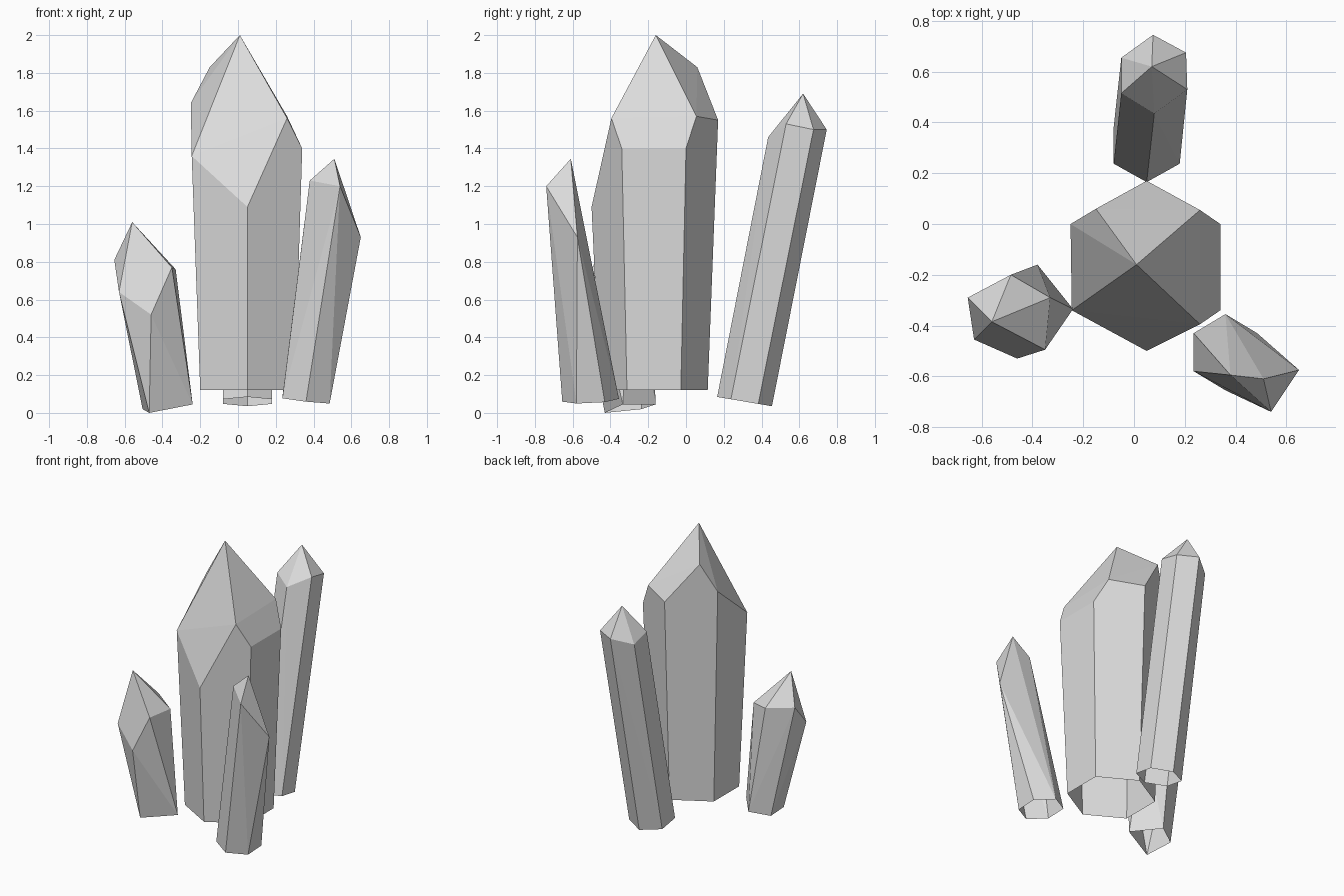
import bpy
import bmesh
from math import radians

# Remove only the default cube
default_cube = bpy.data.objects.get("Cube")
if default_cube:
    bpy.data.objects.remove(default_cube, do_unlink=True)

# Single pale stone colour
STONE = (0.72, 0.72, 0.72, 1.0)
stone = bpy.data.materials.new("pale_grey_crystal")
stone.use_nodes = True
stone.diffuse_color = STONE
shader = next(n for n in stone.node_tree.nodes if n.type == "BSDF_PRINCIPLED")
shader.inputs["Base Color"].default_value = STONE


def hexagon_base(centre, half_width, half_depth, height, slope):
    """Six base corners on a tilted plane, with a corner to the front."""
    cx, cy = centre
    slope_x, slope_y = slope
    corners = []
    for side, depth in ((0, 1), (1, .5), (1, -.5), (0, -1), (-1, -.5), (-1, .5)):
        dx, dy = side * half_width, depth * half_depth
        corners.append((cx + dx, cy + dy, height + dx * slope_x + dy * slope_y))
    return corners


def crystal(name, base, shoulder, apex):
    """Wrap a faceted convex shell round the corners, leaving the foot open."""
    bm = bmesh.new()
    base_verts = [bm.verts.new(corner) for corner in base]
    for corner in shoulder + [apex]:
        bm.verts.new(corner)
    bmesh.ops.convex_hull(bm, input=bm.verts[:])

    # Open underside
    foot = set(base_verts)
    underside = [f for f in bm.faces if foot.issuperset(f.verts)]
    bmesh.ops.delete(bm, geom=underside, context="FACES")

    # Drop loose corners and merge nearly flat triangles into clean facets
    loose = [v for v in bm.verts if not v.link_faces]
    bmesh.ops.delete(bm, geom=loose, context="VERTS")
    bmesh.ops.dissolve_limit(bm, angle_limit=radians(2),
                             verts=bm.verts[:], edges=bm.edges[:])

    mesh = bpy.data.meshes.new(name)
    bm.to_mesh(mesh)
    bm.free()
    mesh.materials.append(stone)
    obj = bpy.data.objects.new(name, mesh)
    bpy.context.collection.objects.link(obj)
    return obj


# Large central crystal with four broad cut faces at the tip
crystal(
    "central_crystal",
    hexagon_base((.05, -.17), .25, .285, .12, (0, 0)),
    [(-.25, 0, 1.64), (-.15, .06, 1.83), (.05, .17, 1.55), (.26, .055, 1.57),
     (.34, 0, 1.4), (.34, -.34, 1.4), (.26, -.395, 1.56), (.05, -.5, 1.09),
     (-.245, -.34, 1.36)],
    (.01, -.16, 2),
)

# Tall slim crystal leaning to the back
crystal(
    "back_crystal",
    hexagon_base((.05, .31), .13, .145, .06, (0, -.17)),
    [(-.05, .655, 1.46), (.075, .745, 1.5), (.205, .675, 1.5),
     (.21, .53, 1.53), (.08, .435, 1.46), (-.05, .515, 1.5)],
    (.07, .62, 1.69),
)

# Sharp wedge-tipped crystal leaning out at the front
crystal(
    "front_left_crystal",
    hexagon_base((.36, -.505), .125, .15, .067, (-.11, .05)),
    [(.38, -.595, 1.23), (.54, -.74, 1.2), (.65, -.575, .93)],
    (.51, -.61, 1.345),
)

# Short crystal on a narrow four-cornered foot
crystal(
    "front_right_crystal",
    [(-.47, -.43, 0), (-.505, -.235, .02), (-.38, -.16, .045), (-.24, -.335, .045)],
    [(-.655, -.29, .81), (-.63, -.455, .64), (-.46, -.53, .52),
     (-.35, -.495, .77), (-.33, -.29, .76), (-.485, -.2, .795)],
    (-.56, -.385, 1.01),
)
